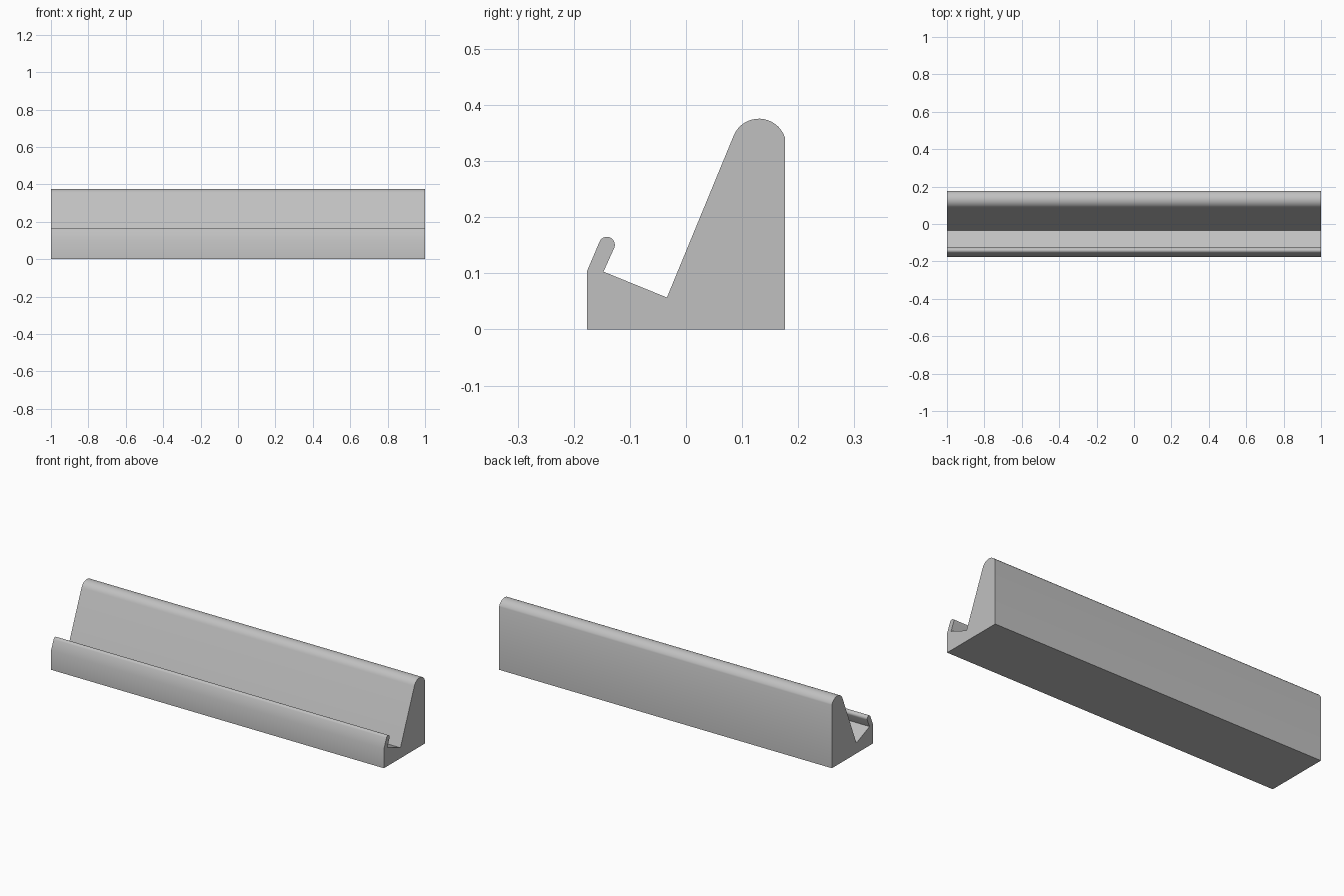
import bpy, bmesh
from math import sin, cos, radians

if "Cube" in bpy.data.objects:
    bpy.data.objects.remove(bpy.data.objects["Cube"])


def arc(cy, cz, r, start, end, steps):
    """Points in the y-z plane along a circular arc, angles in degrees."""
    angles = [radians(start + (end - start) * i / steps) for i in range(steps + 1)]
    return [(cy + r * cos(a), cz + r * sin(a)) for a in angles]


# Cross-section: base, rounded backrest, sloped tray, rounded front lip
profile = [(-0.176, 0), (0.176, 0)]
profile += arc(0.13, 0.327, 0.0487, 19, 157.4, 16)
profile += [(-0.034, 0.057), (-0.147, 0.103)]
profile += arc(-0.141, 0.151, 0.0142, -22.6, 157.4, 14)
profile += [(-0.176, 0.105)]

# Extrude the section along the full length
bm = bmesh.new()
end_cap = bm.faces.new([bm.verts.new((-1, y, z)) for y, z in profile])
extruded = bmesh.ops.extrude_face_region(bm, geom=[end_cap])["geom"]
moved = [v for v in extruded if isinstance(v, bmesh.types.BMVert)]
bmesh.ops.translate(bm, verts=moved, vec=(2, 0, 0))
bmesh.ops.recalc_face_normals(bm, faces=bm.faces)
mesh = bpy.data.meshes.new("card_rack")
bm.to_mesh(mesh)
bm.free()

rack = bpy.data.objects.new("card_rack", mesh)
bpy.context.collection.objects.link(rack)

# Plain grey finish
grey = bpy.data.materials.new("light_grey")
grey.use_nodes = True
colour = (0.53, 0.53, 0.53, 1)
grey.diffuse_color = colour
grey.node_tree.nodes["Principled BSDF"].inputs["Base Color"].default_value = colour
mesh.materials.append(grey)

# Smooth curves, crisp corners
bpy.ops.object.select_all(action="DESELECT")
rack.select_set(True)
bpy.context.view_layer.objects.active = rack
bpy.ops.object.shade_smooth_by_angle(angle=radians(30))
